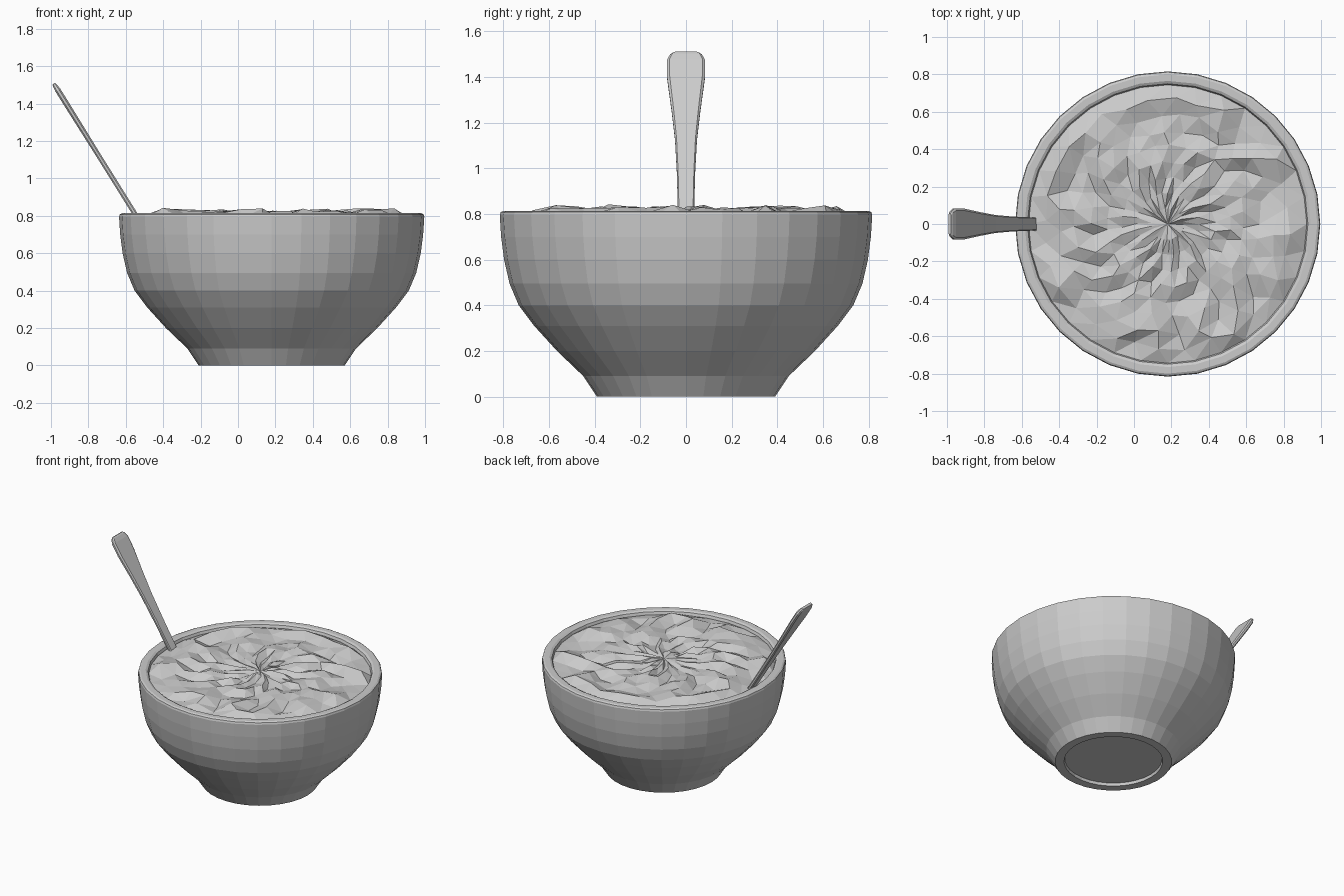
import bpy, bmesh, math, random
from mathutils import Vector

random.seed(4)
CENTRE = Vector((0.18, 0, 0))
SIDES = 32

cube = bpy.data.objects.get("Cube")
if cube:
    bpy.data.objects.remove(cube, do_unlink=True)

grey = bpy.data.materials.new("plain_grey")
grey.use_nodes = True
grey.diffuse_color = (0.6, 0.6, 0.6, 1)
grey.node_tree.nodes["Principled BSDF"].inputs["Base Color"].default_value = (0.6, 0.6, 0.6, 1)


def finish(name, bm):
    bmesh.ops.recalc_face_normals(bm, faces=bm.faces)
    mesh = bpy.data.meshes.new(name)
    bm.to_mesh(mesh)
    bm.free()
    mesh.materials.append(grey)
    obj = bpy.data.objects.new(name, mesh)
    bpy.context.collection.objects.link(obj)
    return obj


def loft(bm, rings):
    """Bridge matching rings of vertices with quads."""
    for a, b in zip(rings, rings[1:]):
        n = len(a)
        for i in range(n):
            j = (i + 1) % n
            bm.faces.new((a[i], a[j], b[j], b[i]))


def circle(bm, radius, height, sides=SIDES, turn=0.0):
    ring = []
    for i in range(sides):
        a = math.tau * i / sides + turn
        ring.append(bm.verts.new(CENTRE + Vector((radius * math.cos(a), radius * math.sin(a), height))))
    return ring


# Bowl: recessed foot, flared outer wall, rounded rim, inner wall
profile = [(0.325, 0.02), (0.33, 0), (0.39, 0), (0.45, 0.09), (0.565, 0.2),
           (0.665, 0.31), (0.733, 0.4), (0.773, 0.495), (0.797, 0.6), (0.81, 0.7),
           (0.816, 0.795), (0.812, 0.808), (0.8, 0.814), (0.765, 0.814), (0.75, 0.806),
           (0.744, 0.79), (0.735, 0.65), (0.71, 0.5), (0.61, 0.33), (0.4, 0.13)]
bm = bmesh.new()
rings = [circle(bm, r, z) for r, z in profile]
loft(bm, rings)
bm.faces.new(rings[0])
bm.faces.new(rings[-1])
finish("bowl", bm)

# Food surface: twisted rings with uneven heights
bm = bmesh.new()
rings = []
RINGS = 9
for k in range(RINGS):
    r = 0.745 * (1 - k / RINGS)
    ring = circle(bm, r, 0.785, SIDES, 0.14 * k)
    if k:
        for v in ring:
            v.co.z = 0.81 + random.uniform(-0.035, 0.035) * (0.45 + 0.55 * r / 0.745)
            v.co.x += random.uniform(-0.03, 0.03) * r
            v.co.y += random.uniform(-0.03, 0.03) * r
    rings.append(ring)
loft(bm, rings)
tip = bm.verts.new(CENTRE + Vector((0, 0, 0.81)))
for i in range(SIDES):
    bm.faces.new((rings[-1][i], rings[-1][(i + 1) % SIDES], tip))
bmesh.ops.triangulate(bm, faces=bm.faces[:])
finish("food_surface", bm)

# Spoon: distance from the handle end, half width, half thickness, sag
stations = [(0, 0.055, 0.008, 0), (0.012, 0.07, 0.012, 0), (0.04, 0.083, 0.015, 0),
            (0.13, 0.083, 0.015, 0), (0.3, 0.063, 0.014, 0), (0.45, 0.048, 0.013, 0),
            (0.62, 0.04, 0.013, 0), (0.85, 0.035, 0.013, 0), (0.95, 0.07, 0.012, 0.01),
            (1.05, 0.12, 0.01, 0.035), (1.15, 0.13, 0.01, 0.04), (1.25, 0.1, 0.01, 0.025),
            (1.31, 0.04, 0.008, 0)]
section = [(1, 0.45), (0.86, 1), (-0.86, 1), (-1, 0.45),
           (-1, -0.45), (-0.86, -1), (0.86, -1), (1, -0.45)]
top = Vector((-0.985, 0, 1.507))
along = Vector((0.53, 0, -0.85)).normalized()
across = Vector((0, 1, 0))
face_up = Vector((-along.z, 0, along.x))
bm = bmesh.new()
rings = []
for t, w, h, sag in stations:
    mid = top + along * t - face_up * sag
    rings.append([bm.verts.new(mid + across * (w * u) + face_up * (h * v)) for u, v in section])
loft(bm, rings)
bm.faces.new(rings[0])
bm.faces.new(rings[-1])
finish("spoon", bm)
